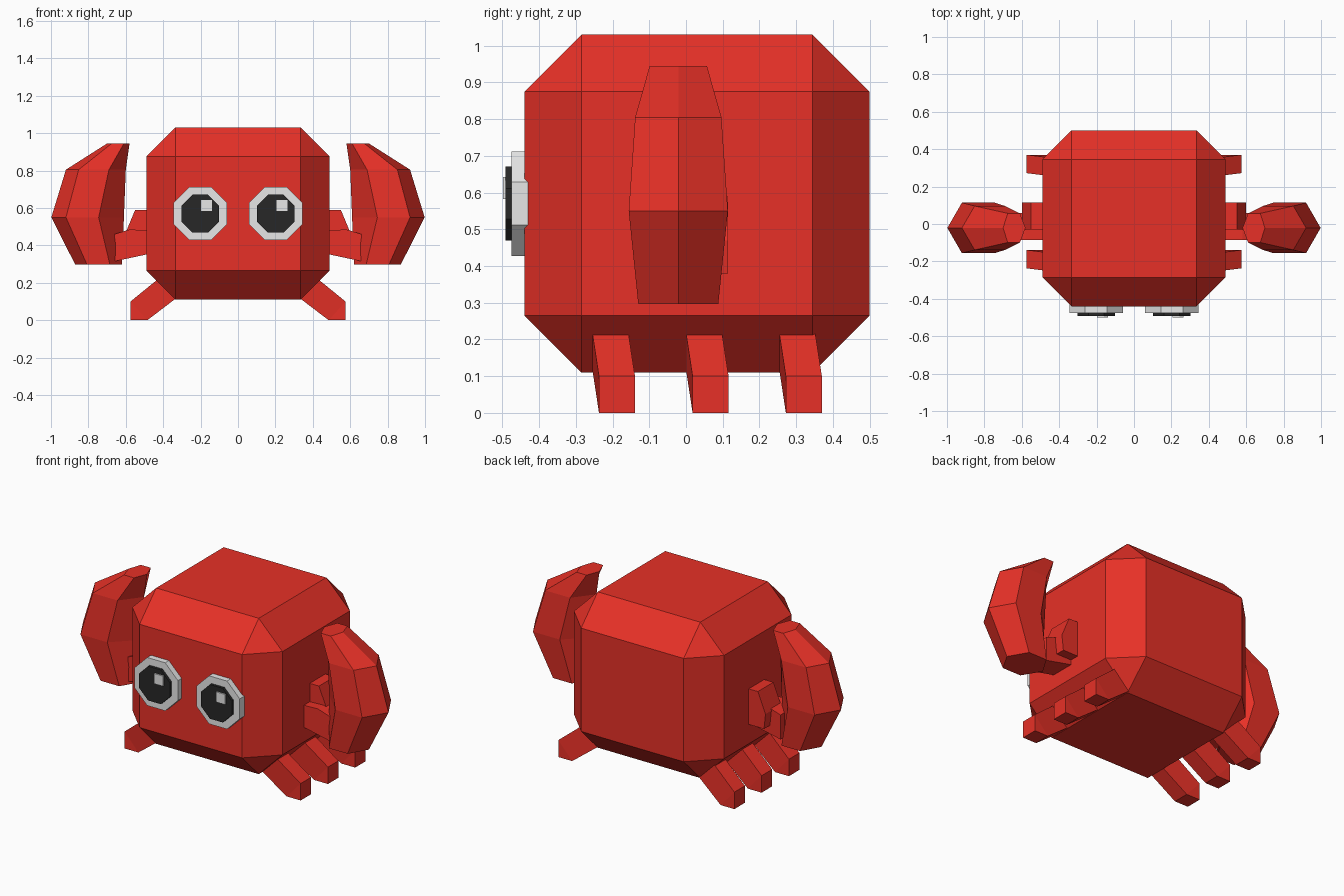
import bpy, bmesh, math
from mathutils import Vector

if "Cube" in bpy.data.objects:
    bpy.data.objects.remove(bpy.data.objects["Cube"])


def material(name, rgb):
    m = bpy.data.materials.new(name)
    m.diffuse_color = (*rgb, 1)
    m.use_nodes = True
    m.node_tree.nodes["Principled BSDF"].inputs["Base Color"].default_value = m.diffuse_color
    return m


RED = material("shell red", (0.8, 0.03, 0.02))
WHITE = material("eye white", (0.8, 0.8, 0.8))
BLACK = material("pupil black", (0.02, 0.02, 0.02))


def finish(bm, name, mat):
    bmesh.ops.recalc_face_normals(bm, faces=bm.faces)
    mesh = bpy.data.meshes.new(name)
    bm.to_mesh(mesh)
    bm.free()
    mesh.materials.append(mat)
    obj = bpy.data.objects.new(name, mesh)
    bpy.context.collection.objects.link(obj)
    return obj


def loft(name, rings, mat, side=1):
    """Skin a closed shape through rings of points; side=-1 mirrors it in x."""
    bm = bmesh.new()
    loops = [[bm.verts.new((p[0] * side, p[1], p[2])) for p in r] for r in rings]
    n = len(loops[0])
    for a, b in zip(loops, loops[1:]):
        for i in range(n):
            j = (i + 1) % n
            bm.faces.new((a[i], a[j], b[j], b[i]))
    bm.faces.new(loops[0])
    bm.faces.new(loops[-1])
    return finish(bm, name, mat)


def box(bm, lo, hi):
    lo, hi = Vector(lo), Vector(hi)
    geo = bmesh.ops.create_cube(bm, size=1)
    for v in geo["verts"]:
        v.co = Vector([(lo[i] + hi[i]) / 2 + v.co[i] * (hi[i] - lo[i]) for i in range(3)])


def octagon(x, y, z, apothem):
    r = apothem / math.cos(math.pi / 8)
    angles = [math.pi / 8 + k * math.pi / 4 for k in range(8)]
    return [(x + r * math.cos(a), y, z + r * math.sin(a)) for a in angles]


# Body: box with wide single chamfers
bm = bmesh.new()
box(bm, (-0.49, -0.44, 0.11), (0.49, 0.5, 1.03))
bmesh.ops.bevel(bm, geom=bm.edges[:], offset=0.155, offset_type='OFFSET',
                segments=1, profile=0.5, affect='EDGES')
finish(bm, "body", RED)

# Claw rings: height, outer x, mid outer x, mid inner x, inner x, half depth
CLAW = [(0.945, 0.70, 0.675, 0.61, 0.58, 0.078),
        (0.805, 0.92, 0.852, 0.69, 0.60, 0.1175),
        (0.55, 0.998, 0.92, 0.745, 0.61, 0.135),
        (0.297, 0.87, 0.807, 0.685, 0.62, 0.109)]

for side, label in ((1, "right"), (-1, "left")):
    # Claw: six-sided, tapering to the top
    yc = -0.021
    rings = [[(o, yc, z), (mo, yc + h, z), (mi, yc + h, z),
              (i, yc, z), (mi, yc - h, z), (mo, yc - h, z)]
             for z, o, mo, mi, i, h in CLAW]
    loft(f"{label}_claw", rings, RED, side)

    # Upper arm: stub angled up beside the body
    upper = [(0.45, 0.59), (0.55, 0.59), (0.60, 0.47), (0.59, 0.38), (0.45, 0.38)]
    loft(f"{label}_upper_arm",
         [[(x, y, z) for x, z in upper] for y in (-0.03, 0.115)], RED, side)

    # Forearm: block reaching out to the claw
    fore = [(0.45, 0.36), (0.45, 0.48), (0.58, 0.485), (0.66, 0.46), (0.66, 0.315)]
    loft(f"{label}_forearm",
         [[(x, y, z) for x, z in fore] for y in (-0.085, 0.06)], RED, side)

    # Legs: sloping thigh with an upright foot
    for y, place in ((-0.188, "front"), (0.067, "middle"), (0.321, "back")):
        w = 0.049
        pairs = [((0.38, 0.26), (0.28, 0.16), -0.025),
                 ((0.43, 0.218), (0.33, 0.118), -0.018),
                 ((0.575, 0.10), (0.485, 0.0), 0.0)]
        rings = [[(a[0], y + d - w, a[1]), (a[0], y + d + w, a[1]),
                  (b[0], y + d + w, b[1]), (b[0], y + d - w, b[1])]
                 for a, b, d in pairs]
        foot = [(0.575, y - w, 0), (0.575, y + w, 0),
                (0.485, y + w, 0), (0.485, y - w, 0)]
        # the inner foot edge is shared, so the last ring closes as a wedge
        leg = loft(f"{label}_{place}_leg", rings + [foot], RED, side)
        bm = bmesh.new()
        bm.from_mesh(leg.data)
        bmesh.ops.remove_doubles(bm, verts=bm.verts[:], dist=0.0005)
        bmesh.ops.recalc_face_normals(bm, faces=bm.faces)
        bm.to_mesh(leg.data)
        bm.free()

    # Eye: white octagon, black pupil, square glint on the same side of each
    x, z = 0.202 * side, 0.57
    loft(f"{label}_eye", [octagon(x, y, z, 0.142) for y in (-0.43, -0.475)], WHITE)
    loft(f"{label}_pupil", [octagon(x, y, z, 0.101) for y in (-0.47, -0.491)], BLACK)
    bm = bmesh.new()
    box(bm, (x + 0.004, -0.499, 0.583), (x + 0.063, -0.485, 0.643))
    finish(bm, f"{label}_eye_glint", WHITE)
